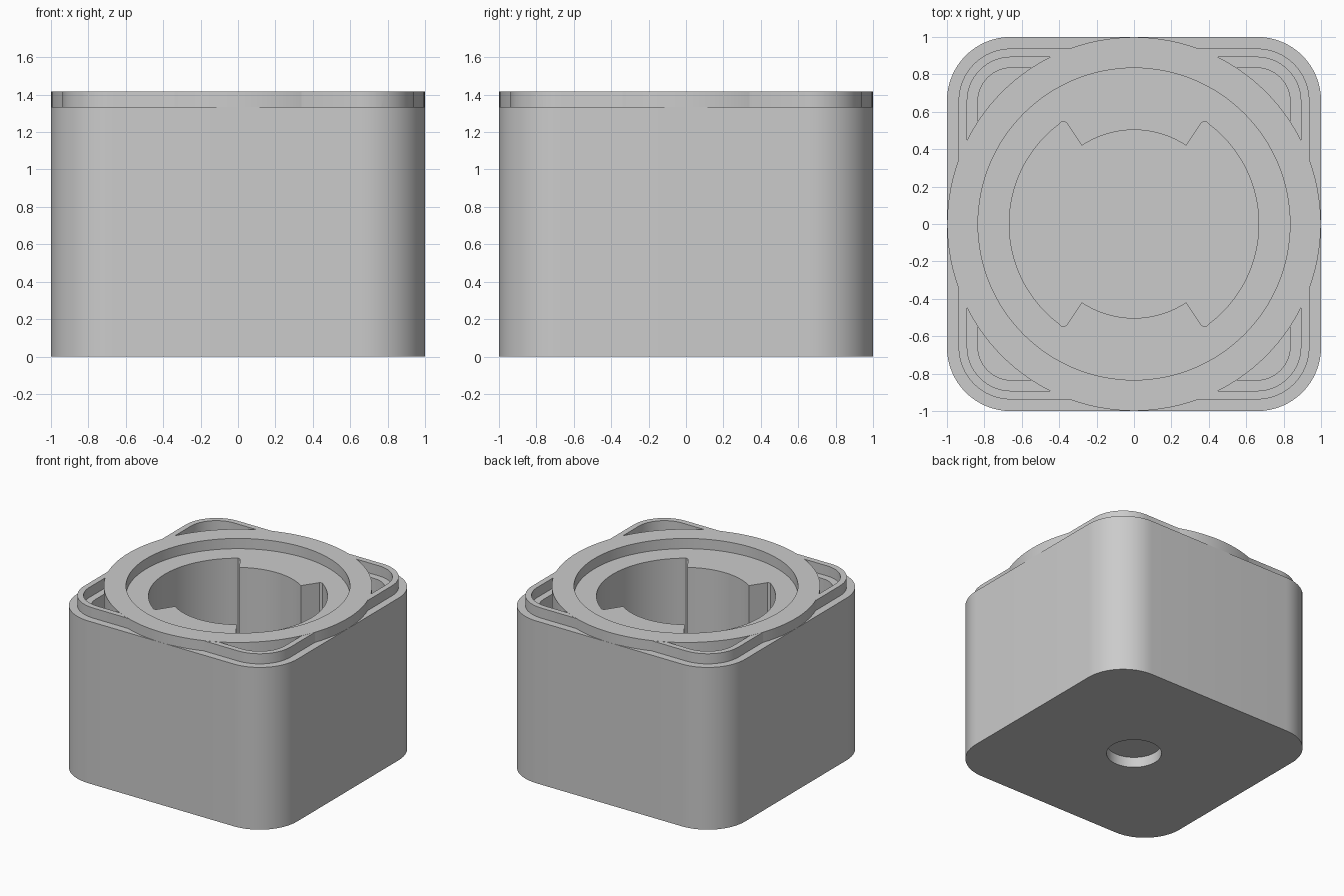
import bpy, bmesh, math

if "Cube" in bpy.data.objects:
    bpy.data.objects.remove(bpy.data.objects["Cube"])

BODY_TOP, RIM_TOP, FLOOR = 1.333, 1.417, 0.17


def circle(r, n=128):
    return [(r * math.cos(2 * math.pi * i / n), r * math.sin(2 * math.pi * i / n)) for i in range(n)]


def arc(cx, cy, r, a0, a1, n):
    return [(cx + r * math.cos(math.radians(a0 + (a1 - a0) * i / n)),
             cy + r * math.sin(math.radians(a0 + (a1 - a0) * i / n))) for i in range(n + 1)]


def rounded_square(half, r, n=16):
    c = half - r
    pts = []
    for k, (sx, sy) in enumerate(((1, 1), (-1, 1), (-1, -1), (1, -1))):
        pts += arc(sx * c, sy * c, r, 90 * k, 90 * k + 90, n)
    return pts


def prism(name, outer, z0, z1, inner=None):
    """Extrude an outline; with an inner outline it becomes a hollow frame."""
    bm = bmesh.new()

    def loop(pts, z):
        return [bm.verts.new((x, y, z)) for x, y in pts]

    def wall(a, b):
        for i in range(len(a)):
            j = (i + 1) % len(a)
            bm.faces.new((a[i], a[j], b[j], b[i]))

    lo, hi = loop(outer, z0), loop(outer, z1)
    wall(lo, hi)
    if inner:
        ilo, ihi = loop(inner, z0), loop(inner, z1)
        wall(ihi, ilo)
        wall(hi, ihi)
        wall(ilo, lo)
    else:
        bm.faces.new(hi)
        bm.faces.new(lo[::-1])
    bmesh.ops.recalc_face_normals(bm, faces=bm.faces)
    me = bpy.data.meshes.new(name)
    bm.to_mesh(me)
    bm.free()
    ob = bpy.data.objects.new(name, me)
    bpy.context.collection.objects.link(ob)
    return ob


def combine(target, tool, operation):
    mod = target.modifiers.new(tool.name, 'BOOLEAN')
    mod.object, mod.operation, mod.solver = tool, operation, 'EXACT'
    bpy.context.view_layer.objects.active = target
    bpy.ops.object.modifier_apply(modifier=mod.name)
    bpy.data.objects.remove(tool)


# outer square shell
body = prism("container_body", rounded_square(1.0, 0.34), 0, BODY_TOP)
combine(body, prism("well_cutter", rounded_square(0.835, 0.18), FLOOR, 1.6), 'DIFFERENCE')

# round core with raised ring, and square lip
combine(body, prism("round_core", circle(0.999), 0.08 + 0.03, RIM_TOP), 'UNION')
combine(body, prism("square_lip", rounded_square(0.938, 0.28), 1.25, RIM_TOP - 0.001,
                    rounded_square(0.892, 0.235)), 'UNION')
combine(body, prism("ring_cutter", circle(0.834), BODY_TOP, 1.6), 'DIFFERENCE')

# keyed socket: wide at the sides, narrower at front and back
side = arc(0, 0, 0.667, -53, 53, 40) + [(0.385, 0.548), (0.362, 0.543)]
lobe = arc(0, 0, 0.503, 56.3, 123.7, 24)
side = [(0.362, -0.543), (0.385, -0.548)] + side
socket = side + lobe + [(-x, -y) for x, y in side] + [(-x, -y) for x, y in lobe]
combine(body, prism("socket_cutter", socket, FLOOR, 1.6), 'DIFFERENCE')

# round recess underneath
combine(body, prism("recess_cutter", circle(0.207, 64), -0.2, 0.085), 'DIFFERENCE')

bpy.ops.object.select_all(action='DESELECT')
body.select_set(True)
bpy.context.view_layer.objects.active = body
bpy.ops.object.shade_smooth_by_angle(angle=math.radians(30))
